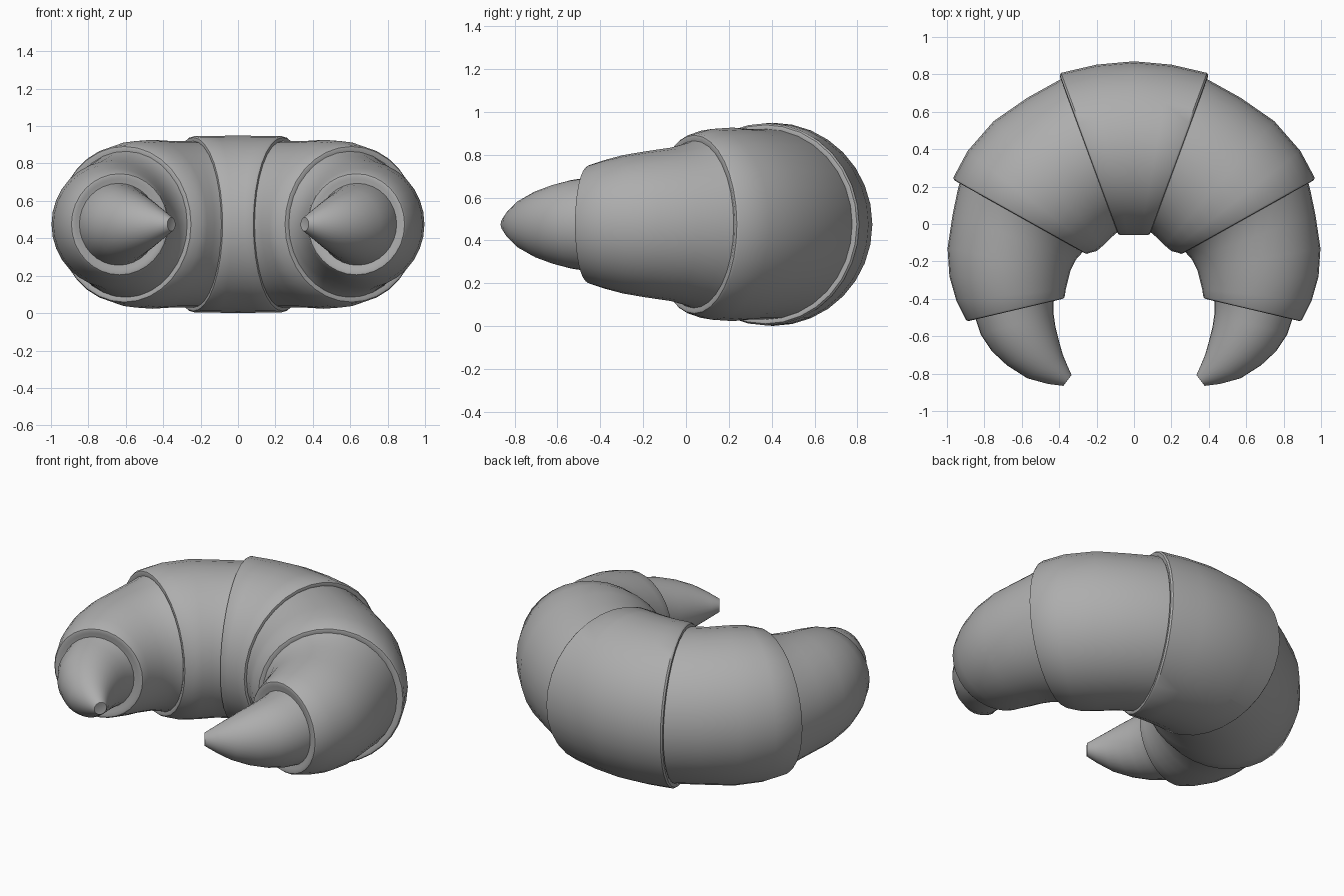
import bpy, bmesh
from math import cos, sin, tau, radians
from mathutils import Vector

old = bpy.data.objects.get("Cube")
if old:
    bpy.data.objects.remove(old, do_unlink=True)

SIDES = 32
MID_HEIGHT = 0.475
TALL = 1.02  # cross-sections are slightly taller than wide

grey = bpy.data.materials.new("plain grey")
grey.use_nodes = True
colour = (0.42, 0.42, 0.42, 1)
grey.diffuse_color = colour
grey.node_tree.nodes["Principled BSDF"].inputs["Base Color"].default_value = colour


def sections(pairs, side=1):
    """Turn (inner x, inner y, outer x, outer y) into (centre, half-width) rings."""
    rings = []
    for ix, iy, ox, oy in pairs:
        inner = Vector((ix * side, iy, MID_HEIGHT))
        outer = Vector((ox * side, oy, MID_HEIGHT))
        rings.append(((inner + outer) / 2, (outer - inner) / 2))
    return rings


def add_lip(rings):
    """Round the open end of a segment and fold it inward."""
    centre, half = rings[-1]
    forward = Vector((-half.y, half.x, 0)).normalized()
    if forward.dot(centre - rings[-2][0]) < 0:
        forward.negate()
    size = min(half.length, 0.25)
    for inset, push in ((0.03, 0.04), (0.08, 0.05), (0.14, 0.03)):
        scale = 1 - inset * size / half.length
        rings.append((centre + forward * push * size, half * scale))
    return rings


def sweep(name, rings):
    """Skin a row of oval rings and cap both ends."""
    bm = bmesh.new()
    loops = []
    for centre, half in rings:
        up = Vector((0, 0, half.length * TALL))
        angles = [tau * k / SIDES for k in range(SIDES)]
        loops.append([bm.verts.new(centre + half * cos(a) + up * sin(a)) for a in angles])
    for one, two in zip(loops, loops[1:]):
        for k in range(SIDES):
            n = (k + 1) % SIDES
            bm.faces.new((one[k], one[n], two[n], two[k]))
    bm.faces.new(loops[0])
    bm.faces.new(loops[-1])
    bmesh.ops.recalc_face_normals(bm, faces=bm.faces)
    mesh = bpy.data.meshes.new(name)
    bm.to_mesh(mesh)
    bm.free()
    mesh.materials.append(grey)
    obj = bpy.data.objects.new(name, mesh)
    bpy.context.collection.objects.link(obj)
    bpy.ops.object.select_all(action='DESELECT')
    obj.select_set(True)
    bpy.context.view_layer.objects.active = obj
    bpy.ops.object.shade_smooth_by_angle(angle=radians(40))


# Middle roll, symmetric about x = 0
middle = [(0, -.06, 0, .87), (.035, -.06, .2, .852), (.07, -.06, .39, .808)]
right_half = add_lip(sections(middle, -1))
left_half = add_lip(sections(middle))
sweep("middle_roll", right_half[:0:-1] + left_half)

# Side rolls and curved tips, from the middle outward
parts = {
    "shoulder_roll": [
        (.06, -.03, .36, .785), (.09, -.045, .39, .775), (.125, -.075, .57, .675),
        (.165, -.115, .75, .55), (.2, -.145, .89, .39), (.24, -.155, .965, .25)],
    "outer_roll": [
        (.235, -.13, .93, .23), (.265, -.14, .945, .17), (.31, -.19, .97, .05),
        (.34, -.25, .997, -.13), (.355, -.31, .987, -.28),
        (.365, -.35, .95, -.41), (.37, -.385, .9, -.51)],
    "tip": [
        (.42, -.36, .87, -.44), (.43, -.42, .85, -.5), (.43, -.48, .82, -.59),
        (.42, -.55, .76, -.68), (.4, -.63, .68, -.755), (.38, -.7, .57, -.825),
        (.355, -.76, .46, -.855), (.335, -.805, .38, -.865)],
}
for side, label in ((1, "left"), (-1, "right")):
    for part, pairs in parts.items():
        sweep(label + "_" + part, add_lip(sections(pairs, side)))
